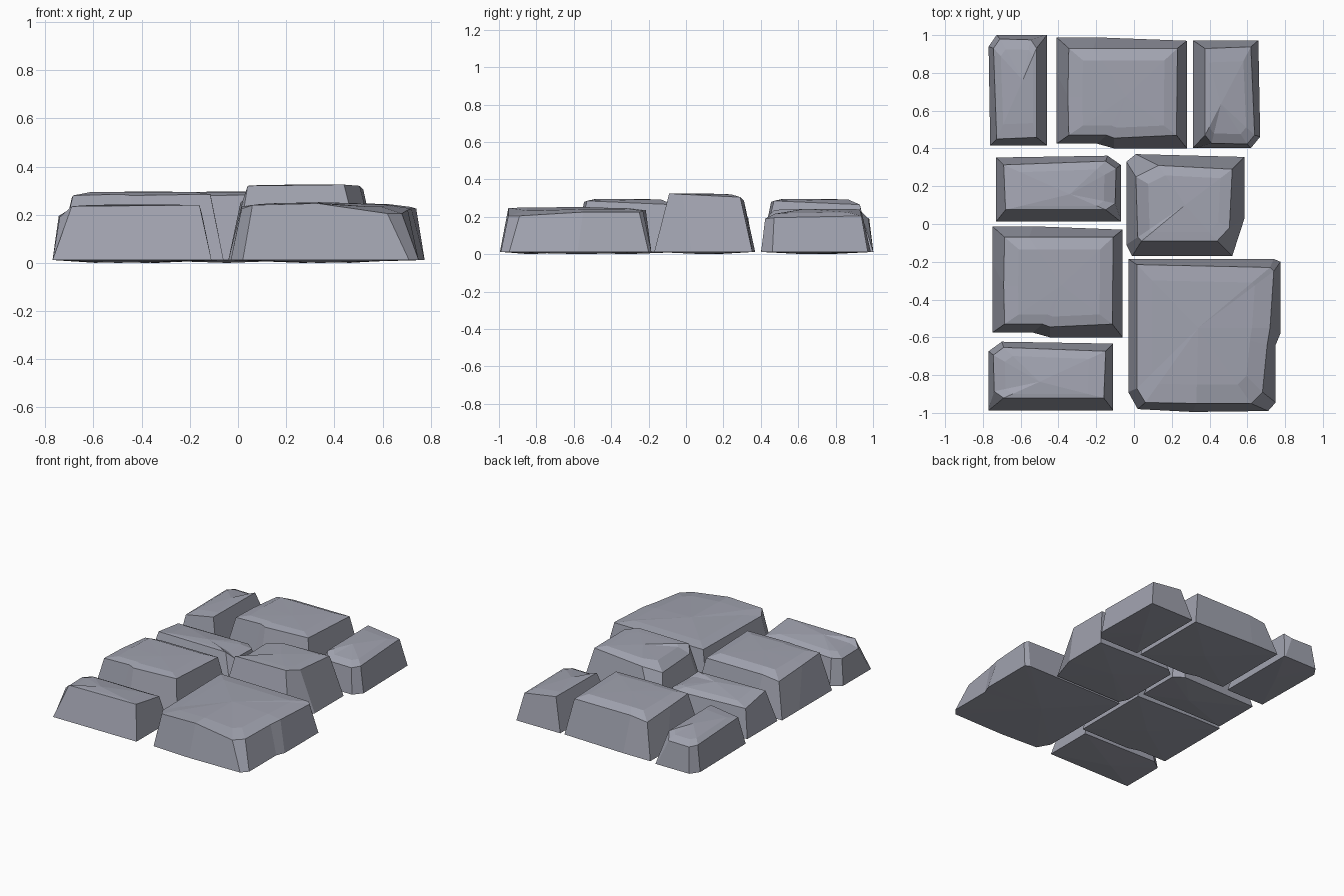
import bpy, bmesh
from mathutils import Vector

if "Cube" in bpy.data.objects:
    bpy.data.objects.remove(bpy.data.objects["Cube"])

# Each shape: rows of (base x, base y, rim x, rim y, rim z), peak point, plateau sharpness
NARROW = ([(-.33, -.18, -.25, -.115, .235), (.33, -.18, .28, -.115, .24),
           (.33, .17, .29, .13, .205), (-.26, .18, -.25, .15, .195),
           (-.33, .13, -.305, .11, .19), (-.33, -.17, -.30, -.08, .19)],
          (-.06, -.03, .243), .5)
SLAB = ([(-.345, -.27, -.28, -.225, .28), (-.13, -.27, -.08, -.225, .285),
         (-.04, -.295, -.04, -.24, .28), (.345, -.295, .29, -.225, .285),
         (.345, .275, .295, .235, .265), (-.13, .293, -.15, .235, .265),
         (-.345, .293, -.28, .235, .25), (-.345, .1, -.285, -.02, .27)],
        (.02, -.02, .296), .9)
CHUNK = ([(-.04, -.11, .02, -.07, .26), (-.01, -.17, .04, -.09, .32),
          (.52, -.17, .44, -.09, .325), (.585, .03, .505, -.02, .32),
          (.585, .355, .52, .29, .305), (.01, .37, .13, .31, .285),
          (-.04, .33, .01, .25, .25)],
         (.27, .10, .325), .75)
BROAD = ([(-.03, -.89, .015, -.87, .225), (.02, -.98, .06, -.945, .24),
          (.31, -.995, .33, -.95, .247), (.71, -.99, .62, -.95, .205),
          (.75, -.945, .68, -.89, .205), (.75, -.64, .705, -.64, .22),
          (.775, -.58, .72, -.55, .225), (.775, -.20, .74, -.25, .225),
          (.74, -.185, .72, -.23, .232), (-.03, -.185, .015, -.215, .235)],
         (.34, -.55, .252), .6)

slate = bpy.data.materials.new("slate")
slate.diffuse_color = (.355, .365, .43, 1)
slate.use_nodes = True
slate.node_tree.nodes["Principled BSDF"].inputs["Base Color"].default_value = slate.diffuse_color


def stone(name, shape, cx=0, cy=0, sx=1, sy=1, swap=False):
    rows, peak, sharp = shape

    def put(x, y, z):
        x, y = (y, x) if swap else (x, y)
        return Vector((cx + x * sx, cy + y * sy, z))

    top = put(*peak)
    base = [put(r[0], r[1], .012) for r in rows]
    rim = [put(*r[2:]) for r in rows]
    # plateau ring between the rim and the peak
    inner = []
    for p in rim:
        q = p.lerp(top, .25)
        q.z = p.z + (top.z - p.z) * sharp
        inner.append(q)
    bm = bmesh.new()
    rings = [[bm.verts.new(p) for p in ring] for ring in (base, rim, inner)]
    n = len(rows)
    for lo, hi in zip(rings, rings[1:]):
        for i in range(n):
            j = (i + 1) % n
            bm.faces.new((lo[i], lo[j], hi[j], hi[i]))
    # fan caps: raised top, slightly bulged underside
    for ring, tip in ((rings[2], top), (rings[0], Vector((top.x, top.y, 0)))):
        c = bm.verts.new(tip)
        for i in range(n):
            bm.faces.new((ring[i], ring[(i + 1) % n], c))
    bmesh.ops.recalc_face_normals(bm, faces=bm.faces)
    me = bpy.data.meshes.new(name)
    bm.to_mesh(me)
    bm.free()
    me.materials.append(slate)
    bpy.context.collection.objects.link(bpy.data.objects.new(name, me))


# Narrow stones, mirrored and turned
stone("narrow_stone_front_left", NARROW, -.44, -.805, 1, 1.01)
stone("narrow_stone_middle_left", NARROW, -.40, .187, -1, .97)
stone("narrow_stone_back_left", NARROW, -.615, .708, -.86, -.89, True)
stone("narrow_stone_back_right", NARROW, .49, .687, .99, .865, True)
# Slab stones
stone("slab_stone_back", SLAB, -.065, .695)
stone("slab_stone_left", SLAB, -.405, -.305)
# Large stones on the right
stone("tall_stone_right", CHUNK)
stone("broad_stone_front_right", BROAD)
